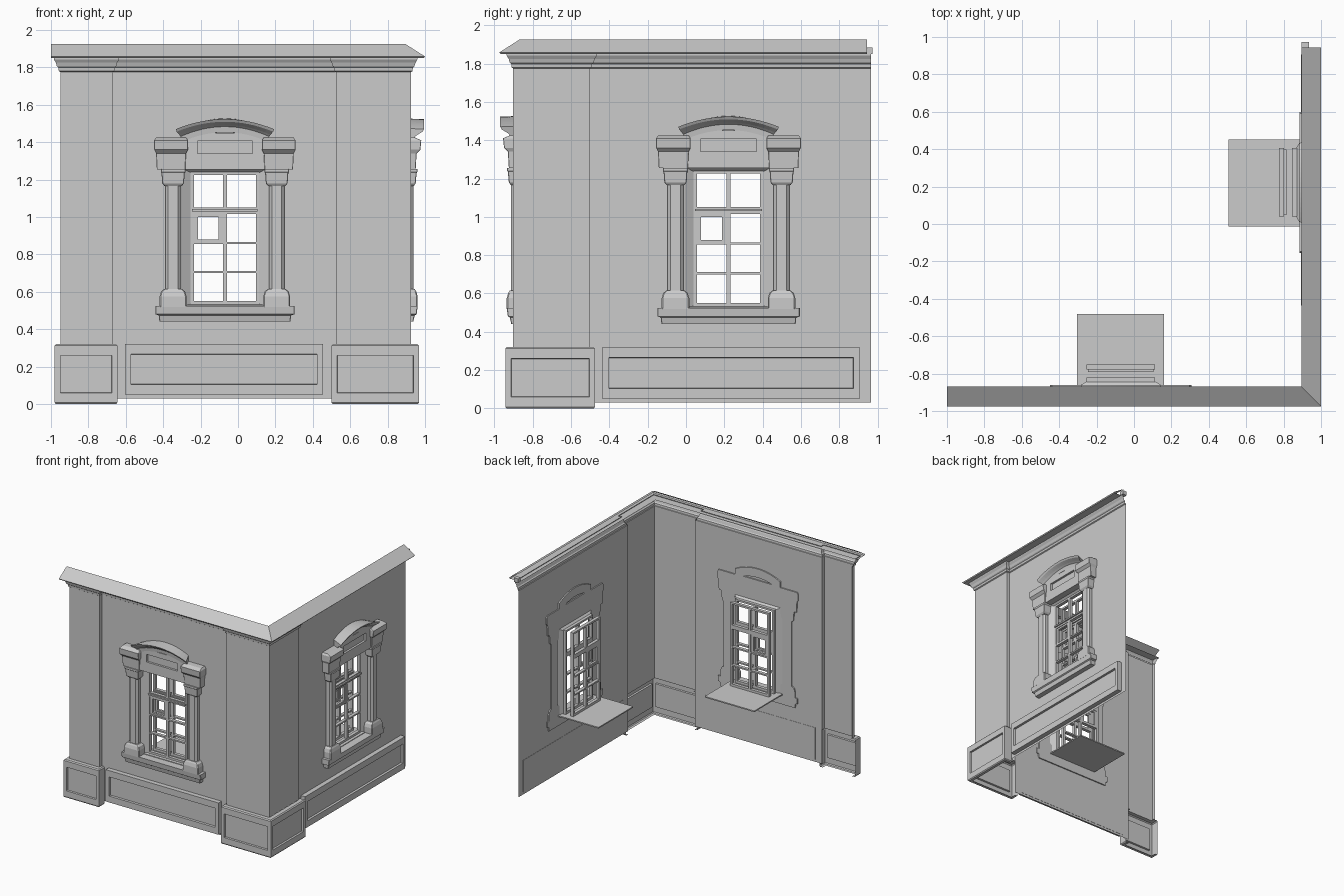
import bpy, bmesh, math
from mathutils import Vector

cube = bpy.data.objects.get("Cube")
if cube:
    bpy.data.objects.remove(cube, do_unlink=True)

GREY = (0.6, 0.6, 0.6, 1)
plaster = bpy.data.materials.new("grey_plaster")
plaster.use_nodes = True
plaster.diffuse_color = GREY
plaster.node_tree.nodes["Principled BSDF"].inputs["Base Color"].default_value = GREY

WALL_Y, WALL_X = -0.87, 0.895
# placement of the two windows: wall name -> location, turn
WINDOWS = {"front": ((-0.07, WALL_Y, 0), 0),
           "side": ((WALL_X, 0.222, 0), math.pi / 2)}


def finish(bm, name, solid=True):
    if solid:
        bmesh.ops.recalc_face_normals(bm, faces=bm.faces)
    me = bpy.data.meshes.new(name)
    bm.to_mesh(me)
    bm.free()
    me.materials.append(plaster)
    return me


def place(me, name, loc=(0, 0, 0), turn=0):
    ob = bpy.data.objects.new(name, me)
    ob.location = loc
    ob.rotation_euler.z = turn
    bpy.context.collection.objects.link(ob)


def on_both(bm, name, solid=True):
    me = finish(bm, name, solid)
    for wall, (loc, turn) in WINDOWS.items():
        place(me, wall + "_" + name, loc, turn)


def add_box(bm, u0, u1, z0, z1, d0, d1):
    """Box across u, up z, with d measured outward from the wall."""
    vs = [bm.verts.new((u, -d, z)) for d in (d0, d1)
          for u, z in ((u0, z0), (u1, z0), (u1, z1), (u0, z1))]
    bm.faces.new(vs[:4])
    front = bm.faces.new(vs[4:])
    for i in range(4):
        j = (i + 1) % 4
        bm.faces.new((vs[i], vs[j], vs[j + 4], vs[i + 4]))
    return front


def add_loft(bm, u, sections, chamfer=0.0):
    """Stack of wall-backed sections (z, half width, depth)."""
    rings = []
    for z, h, p in sections:
        c = chamfer
        pts = [(-h, -0.01), (-h, p - c), (c - h, p), (h - c, p), (h, p - c), (h, -0.01)]
        rings.append([bm.verts.new((u + x, -d, z)) for x, d in pts])
    skin(bm, rings, True)
    bm.faces.new(rings[0])
    bm.faces.new(rings[-1])


def skin(bm, rings, closed):
    n = len(rings[0])
    for a, b in zip(rings, rings[1:]):
        for i in range(n if closed else n - 1):
            j = (i + 1) % n
            bm.faces.new((a[i], b[i], b[j], a[j]))


def sweep(path, profile):
    """Mitred shell of an (offset, z) profile along a plan path."""
    pts = [Vector(p) for p in path]
    dirs = [(b - a).normalized() for a, b in zip(pts, pts[1:])]
    norms = [Vector((d.y, -d.x)) for d in dirs]
    norms = [norms[0]] + norms + [norms[-1]]
    bm = bmesh.new()
    rings = []
    for p, n1, n2 in zip(pts, norms, norms[1:]):
        m = (n1 + n2) / (1 + n1.dot(n2))
        rings.append([bm.verts.new((p.x + m.x * o, p.y + m.y * o, z)) for o, z in profile])
    skin(bm, rings, False)
    return bm


def recess(bm, faces, border, squeeze, depth):
    bmesh.ops.inset_individual(bm, faces=faces, thickness=border, depth=0)
    for f in faces:
        mid = f.calc_center_median().z
        for v in f.verts:
            v.co.z += squeeze if v.co.z < mid else -squeeze
    bmesh.ops.inset_individual(bm, faces=faces, thickness=0.003, depth=-depth)


# walls, each a sheet with a window opening
for wall, u0, u1 in (("front", -0.60, 0.595), ("side", -0.722, 0.743)):
    bm = bmesh.new()
    us, zs = (u0, -0.23, 0.23, u1), (0.03, 0.53, 1.26, 1.78)
    grid = [[bm.verts.new((u, 0, z)) for z in zs] for u in us]
    for i in range(3):
        for j in range(3):
            if (i, j) != (1, 1):
                bm.faces.new((grid[i][j], grid[i + 1][j], grid[i + 1][j + 1], grid[i][j + 1]))
    place(finish(bm, wall + "_wall", False), wall + "_wall", *WINDOWS[wall])

# plinth panels under the windows
for wall, u0, u1 in (("front", -0.535, 0.525), ("side", -0.657, 0.685)):
    bm = bmesh.new()
    face = add_box(bm, u0, u1, 0.05, 0.32, -0.002, 0.04)
    bmesh.ops.recalc_face_normals(bm, faces=bm.faces)
    recess(bm, [face], 0.045, 0.022, 0.018)
    place(finish(bm, wall + "_plinth_panel", False), wall + "_plinth_panel", *WINDOWS[wall])

# pilasters, shells open at the back
left = [(-0.95, WALL_Y), (-0.95, -0.902), (-0.67, -0.902), (-0.67, WALL_Y)]
corner = [(0.525, WALL_Y), (0.525, -0.902), (0.925, -0.902), (0.925, -0.50), (WALL_X, -0.50)]
for name, path in (("left_pilaster", left), ("corner_pilaster", corner)):
    place(finish(sweep(path, [(0, 0.32), (0, 1.78)]), name, False), name)

# pilaster bases with recessed panels
left_base = [(-0.98, WALL_Y), (-0.98, -0.943), (-0.645, -0.943), (-0.645, WALL_Y)]
corner_base = [(0.50, WALL_Y), (0.50, -0.943), (0.968, -0.943), (0.968, -0.475), (WALL_X, -0.475)]
for name, path in (("left_base", left_base), ("corner_base", corner_base)):
    bm = sweep(path, [(-0.03, 0), (-0.006, 0), (0, 0.008), (0, 0.312), (-0.008, 0.32), (-0.042, 0.32)])
    bm.normal_update()
    big = [f for f in bm.faces if f.calc_area() > 0.05]
    recess(bm, big, 0.042, 0.022, 0.015)
    place(finish(bm, name, False), name)

# stepped moulding following the pilasters, then the straight sloped cornice
moulding = [(0, 1.775), (0.008, 1.78), (0.01, 1.798), (0.018, 1.805),
            (0.024, 1.825), (0.034, 1.842), (0.034, 1.855)]
place(finish(sweep(left + corner + [(WALL_X, 0.965)], moulding), "cornice_moulding", False), "cornice_moulding")
slope = [(0, 1.85), (0.098, 1.85), (0.105, 1.858), (0, 1.925)]
place(finish(sweep([(-1, WALL_Y), (WALL_X, WALL_Y), (WALL_X, 0.945)], slope), "cornice", False), "cornice")
bm = bmesh.new()
add_box(bm, 0.895, 0.935, 1.85, 1.885, -0.974, -0.94)
place(finish(bm, "cornice_end"), "cornice_end")

# columns beside the window: base, shaft, capital
for side, s in (("left", 1), ("right", -1)):
    u = s * 0.277
    bm = bmesh.new()
    add_loft(bm, u, [(0.52, 0.072, 0.066), (0.575, 0.072, 0.066), (0.602, 0.064, 0.058),
                     (0.615, 0.048, 0.05)], 0.006)
    on_both(bm, side + "_column_base")
    bm = bmesh.new()
    add_loft(bm, u, [(0.61, 0.041, 0.044), (1.17, 0.041, 0.044)], 0.015)
    on_both(bm, side + "_column")
    bm = bmesh.new()
    add_loft(bm, u, [(1.165, 0.046, 0.045), (1.18, 0.058, 0.055), (1.235, 0.062, 0.06),
                     (1.24, 0.066, 0.064), (1.256, 0.066, 0.064)], 0.003)
    on_both(bm, side + "_capital")
    bm = bmesh.new()
    add_loft(bm, s * 0.288, [(1.255, 0.076, 0.055), (1.34, 0.08, 0.06), (1.36, 0.09, 0.08),
                             (1.41, 0.09, 0.085), (1.425, 0.08, 0.05)], 0.002)
    on_both(bm, side + "_entablature_block")

# outer window ledge
bm = bmesh.new()
add_loft(bm, 0, [(0.44, 0.35, 0.042), (0.474, 0.354, 0.05), (0.48, 0.372, 0.06),
                 (0.525, 0.372, 0.066)], 0.003)
on_both(bm, "window_ledge")

# frieze with a sunken tablet
bm = bmesh.new()
add_box(bm, -0.21, 0.21, 1.255, 1.43, -0.01, 0.03)
add_box(bm, -0.215, 0.215, 1.255, 1.34, 0, 0.048)
for s in (-1, 1):
    add_box(bm, s * 0.147, s * 0.212, 1.34, 1.44, 0, 0.048)
add_box(bm, -0.147, 0.147, 1.405, 1.45, 0, 0.048)
on_both(bm, "frieze")

# curved hood, wider toward its front edge
bm = bmesh.new()
section = [(-0.01, -0.07), (0.048, -0.07), (0.052, -0.04), (0.065, -0.03),
           (0.092, -0.014), (0.1, 0), (-0.01, 0.004)]
rings = []
for i in range(17):
    t = i / 8 - 1
    rings.append([bm.verts.new((t * (0.21 + 0.52 * max(d, 0)), -d, 1.47 + 0.053 * (1 - t * t) + z))
                  for d, z in section])
skin(bm, rings, True)
bm.faces.new(rings[0])
bm.faces.new(rings[-1])
on_both(bm, "window_hood")

# splayed reveal around the opening
bm = bmesh.new()
rings = [[bm.verts.new((u, y, z)) for u, z in ((-h, b), (h, b), (h, t), (-h, t))]
         for h, b, t, y in ((0.23, 0.525, 1.262, 0), (0.18, 0.535, 1.235, 0.03))]
skin(bm, rings, True)
on_both(bm, "window_reveal", False)

# outer and inner sashes share one bar layout: u0, u1, z0, z1
BARS = [(-0.183, -0.165, 0.53, 1.24), (0.165, 0.183, 0.53, 1.24),
        (-0.165, 0.165, 1.225, 1.24), (-0.165, 0.165, 0.53, 0.55),
        (-0.165, 0.165, 1.015, 1.05), (-0.01, 0.01, 0.55, 1.225),
        (-0.165, 0.165, 0.70, 0.712), (-0.165, 0.165, 0.855, 0.867)]
VENT = [(-0.165, -0.143, 0.867, 1.015), (-0.035, -0.01, 0.867, 1.015),
        (-0.143, -0.035, 0.867, 0.88), (-0.143, -0.035, 1.0, 1.015)]
for name, back in (("outer_sash", -0.05), ("inner_sash", -0.12)):
    bm = bmesh.new()
    for bar in BARS:
        add_box(bm, *bar, back, back + 0.028)
    for bar in VENT:
        add_box(bm, *bar, back + 0.004, back + 0.022)
    add_box(bm, -0.175, 0.175, 1.03, 1.042, back, back + 0.04)
    on_both(bm, name)

# inner window board
bm = bmesh.new()
add_box(bm, -0.235, 0.23, 0.52, 0.53, -0.39, 0)
on_both(bm, "window_board")
